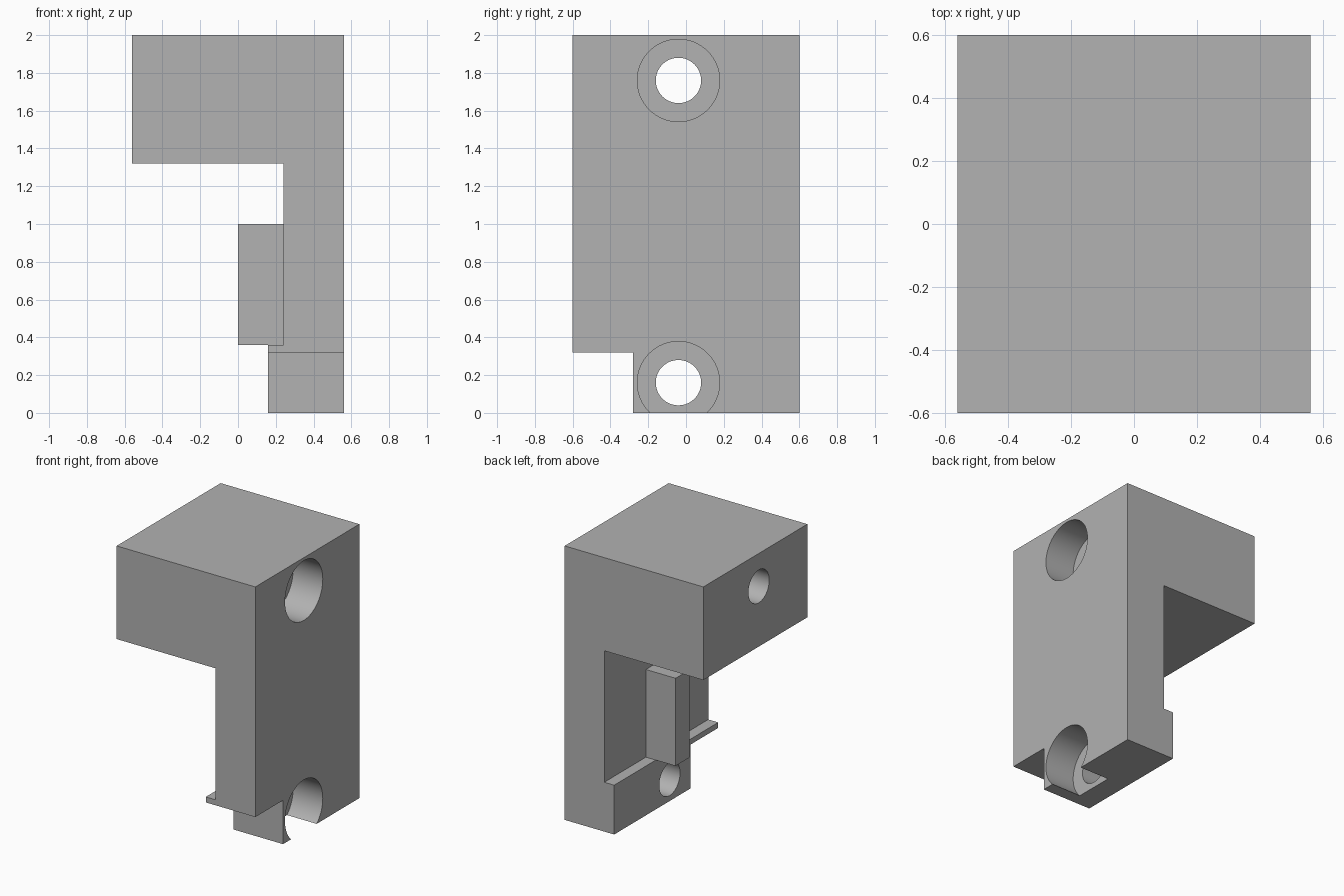
import bpy
import bmesh
import math
from mathutils import Matrix, Vector

cube = bpy.data.objects.get("Cube")
if cube:
    bpy.data.objects.remove(cube, do_unlink=True)

# Single grey material
grey = bpy.data.materials.new("plain grey")
grey.use_nodes = True
color = (0.445, 0.445, 0.445, 1)
grey.diffuse_color = color
grey.node_tree.nodes["Principled BSDF"].inputs["Base Color"].default_value = color

HALF_X, HALF_Y = 0.56, 0.6
HOLE_Y = -0.04
FOOT_X, FOOT_TOP = 0.16, 0.36


def add_object(name, bm):
    bmesh.ops.recalc_face_normals(bm, faces=bm.faces)
    mesh = bpy.data.meshes.new(name)
    bm.to_mesh(mesh)
    bm.free()
    mesh.materials.append(grey)
    obj = bpy.data.objects.new(name, mesh)
    bpy.context.collection.objects.link(obj)
    return obj


def box(name, low, high):
    low, high = Vector(low), Vector(high)
    bm = bmesh.new()
    place = Matrix.Translation((low + high) / 2) @ Matrix.Diagonal((high - low).to_4d())
    bmesh.ops.create_cube(bm, size=1, matrix=place)
    return add_object(name, bm)


def bore(name, radius, x0, x1, z):
    """Cylinder lying along x."""
    bm = bmesh.new()
    place = Matrix.Translation(((x0 + x1) / 2, HOLE_Y, z)) @ Matrix.Rotation(math.pi / 2, 4, "Y")
    bmesh.ops.create_cone(bm, cap_ends=True, segments=64, radius1=radius,
                          radius2=radius, depth=x1 - x0, matrix=place)
    return add_object(name, bm)


def cut(target, cutter):
    cutter.hide_render = True
    mod = target.modifiers.new("cut", "BOOLEAN")
    mod.operation = "DIFFERENCE"
    mod.solver = "EXACT"
    mod.object = cutter
    bpy.context.view_layer.objects.active = target
    bpy.ops.object.modifier_apply(modifier=mod.name)
    bpy.data.objects.remove(cutter, do_unlink=True)


# Bracket body: head, web and foot as one profile extruded along y
profile = [(-HALF_X, 2), (HALF_X, 2), (HALF_X, 0), (FOOT_X, 0), (FOOT_X, FOOT_TOP),
           (0.24, FOOT_TOP), (0.24, 1.32), (-HALF_X, 1.32)]
bm = bmesh.new()
face = bm.faces.new([bm.verts.new((x, -HALF_Y, z)) for x, z in profile])
new = bmesh.ops.extrude_face_region(bm, geom=[face])["geom"]
bmesh.ops.translate(bm, vec=(0, 2 * HALF_Y, 0),
                    verts=[v for v in new if isinstance(v, bmesh.types.BMVert)])
body = add_object("bracket_body", bm)

# Notch under the front of the foot, leaving a thin lip
cut(body, box("notch_cutter", (0, -1, -0.5), (1, -0.28, 0.32)))

# Counterbored screw holes through the head and the foot
for z in (1.76, 0.16):
    cut(body, bore("counterbore_cutter", 0.218, 0.32, 0.8, z))
    cut(body, bore("hole_cutter", 0.12, -0.8, 0.5, z))

# Rib standing out from the web
box("rib", (0, HOLE_Y, FOOT_TOP), (0.24, 0.12, 1))

# Smooth bores, sharp edges
bpy.ops.object.select_all(action="DESELECT")
body.select_set(True)
bpy.context.view_layer.objects.active = body
bpy.ops.object.shade_smooth_by_angle(angle=math.radians(30))
